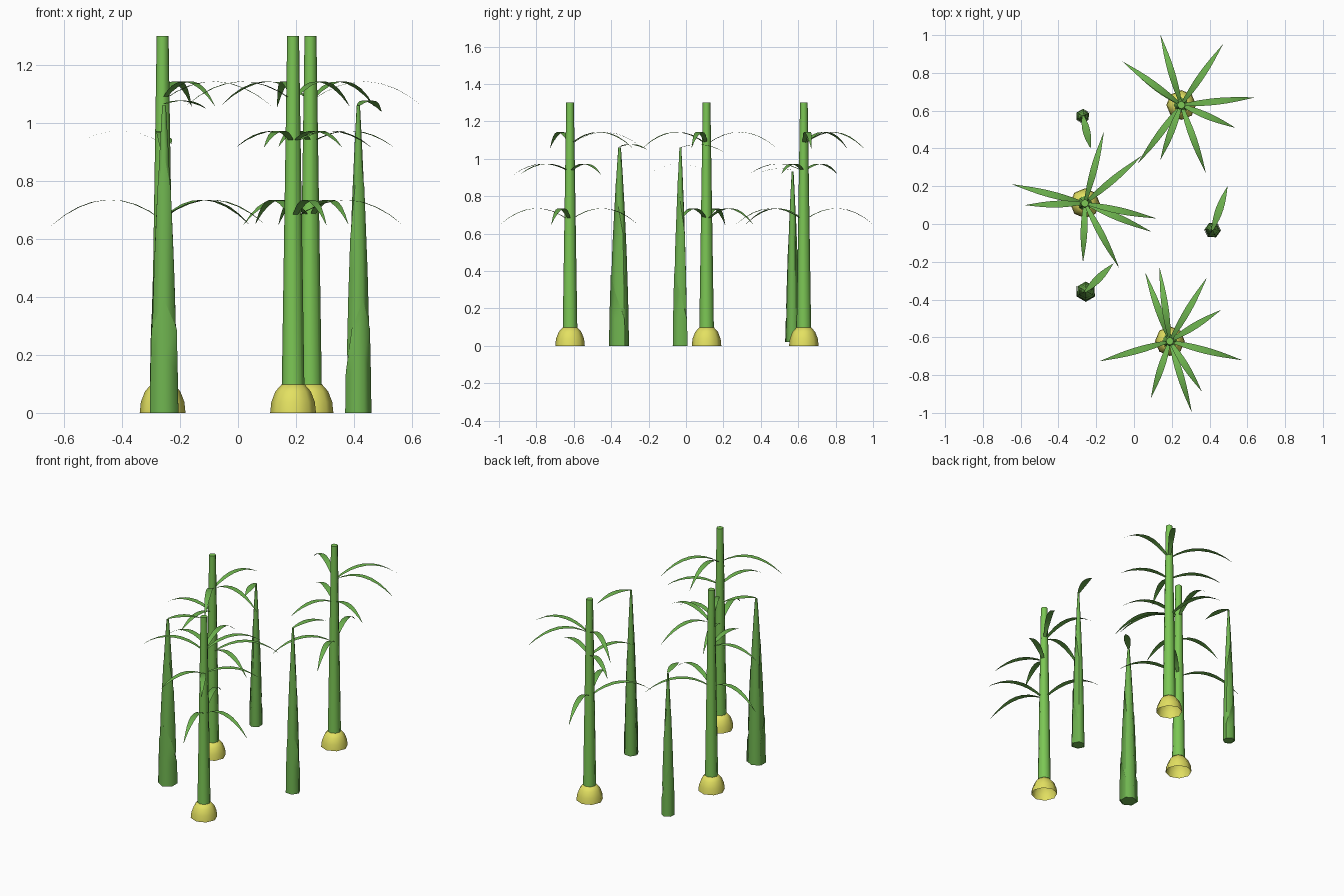
import bpy
from math import sin, cos, pi, radians, atan2, hypot

if "Cube" in bpy.data.objects:
    bpy.data.objects.remove(bpy.data.objects["Cube"])


def material(name, rgb):
    m = bpy.data.materials.new(name)
    m.diffuse_color = (*rgb, 1)
    m.use_nodes = True
    m.node_tree.nodes["Principled BSDF"].inputs["Base Color"].default_value = m.diffuse_color
    return m


STALK = material("stalk_green", (0.20, 0.57, 0.09))
LEAF = material("leaf_green", (0.16, 0.47, 0.08))
SHOOT = material("shoot_green", (0.16, 0.46, 0.08))
BULB = material("bulb_yellow", (0.77, 0.75, 0.12))


def add(name, verts, faces, mat, angle=75):
    me = bpy.data.meshes.new(name)
    me.from_pydata(verts, [], faces)
    me.materials.append(mat)
    ob = bpy.data.objects.new(name, me)
    bpy.context.collection.objects.link(ob)
    bpy.ops.object.select_all(action='DESELECT')
    ob.select_set(True)
    bpy.context.view_layer.objects.active = ob
    bpy.ops.object.shade_smooth_by_angle(angle=radians(angle))
    return ob


def lathe(name, x, y, profile, mat, sides=8, bottom=True, turn=0):
    verts = [(x + r * cos(turn + 2 * pi * i / sides), y + r * sin(turn + 2 * pi * i / sides), z)
             for r, z in profile for i in range(sides)]
    faces = []
    for k in range(len(profile) - 1):
        for i in range(sides):
            j = (i + 1) % sides
            a, b = k * sides, (k + 1) * sides
            faces.append((a + i, a + j, b + j, b + i))
    last = (len(profile) - 1) * sides
    faces.append(tuple(range(last, last + sides)))
    if bottom:
        faces.append(tuple(reversed(range(sides))))
    return add(name, verts, faces, mat)


def blade(name, x, y, dx, dy, peak, mat, bend=2.02, top=0.47, width=0.036, steps=8):
    # flat lance-shaped leaf arching along a parabola
    length = hypot(dx, dy)
    ux, uy = dx / length, dy / length
    verts, faces = [], []
    for k in range(steps + 1):
        t = k / steps
        r = t * length
        z = peak - bend * (r - top * length) ** 2
        w = width / 2 * max(0.03, sin(pi * (0.1 + 0.9 * t)))
        for s in (1, -1):
            verts.append((x + ux * r + s * uy * w, y + uy * r - s * ux * w, z))
    for k in range(steps):
        a = 2 * k
        faces.append((a, a + 2, a + 3, a + 1))
    return add(name, verts, faces, mat)


# tall plants: position, then leaf tip offsets for low, middle and high whorls
plants = [
    (0.25, 0.63,
     [(-.23, -.31), (-.11, .37), (.13, -.36)],
     [(.285, -.12), (-.11, -.29), (-.255, .18)],
     [(.39, .04), (-.31, .23), (.22, .32)]),
    (-0.26, 0.11,
     [(-.385, .10), (.35, -.15), (.30, .25)],
     [(-.01, -.31), (-.315, -.01)],
     [(.10, .375), (.375, -.08), (.18, -.34)]),
    (0.19, -0.62,
     [(-.13, .36), (.38, -.10), (.115, -.375)],
     [(.27, .165), (.168, -.265), (-.10, -.30)],
     [(-.055, .39), (.195, .335), (-.37, -.106)]),
]
for n, (x, y, *whorls) in enumerate(plants, 1):
    lathe(f"bulb_{n}", x, y, [(.079, 0), (.075, .038), (.061, .074), (.04, .098)],
          BULB, bottom=False)
    lathe(f"stalk_{n}", x, y, [(.039, .09), (.0205, 1.3)], STALK)
    for level, peak, tips in zip(("low", "middle", "high"), (.735, .973, 1.143), whorls):
        for k, (dx, dy) in enumerate(tips, 1):
            blade(f"{level}_leaf_{n}_{k}", x, y, dx, dy, peak, LEAF)


def core_radius(z):
    return 0.049 - 0.012 * z - 0.026 * z * z


def husk(name, x, y, direction, rs, hs, base, tops, grow):
    # partial wrapped sheath rising to a point on one side
    verts, faces = [], []
    for i, top in enumerate(tops):
        a = direction + radians(60 * (i - 2))
        for z in (base, (base + top) / 2, top):
            r = core_radius(z) * grow * rs
            verts.append((x + r * cos(a), y + r * sin(a), max(z * hs, base)))
    for i in range(len(tops) - 1):
        for a in (3 * i, 3 * i + 1):
            faces.append((a, a + 3, a + 4, a + 1))
    add(name, verts, faces, SHOOT)


# rolled young shoots: position, tip leaf offset, radius scale, height scale, base z
shoots = [
    (-0.255, -0.355, .145, .145, 1.03, 1.0, 0),
    (0.415, -0.03, .08, .23, .82, 1.0, 0),
    (-0.27, 0.57, .04, -.17, .72, .88, .02),
]
for n, (x, y, dx, dy, rs, hs, z0) in enumerate(shoots, 1):
    apex = atan2(dy, dx) - radians(135)
    lathe(f"shoot_{n}", x, y,
          [(core_radius(z) * rs, max(z * hs, z0)) for z in (0, .25, .5, .75, .92, 1.06)],
          SHOOT, sides=6, turn=apex)
    husk(f"outer_husk_{n}", x, y, apex, rs, hs, z0, (.14, .29, .39, .29, .14), 1.13)
    husk(f"inner_husk_{n}", x, y, apex, rs, hs, .2, (.6, .78, .89, .78, .6), 1.06)
    blade(f"shoot_tip_{n}", x, y, dx, dy, 1.077 * hs, SHOOT, bend=1.8, top=.4, width=.04)
